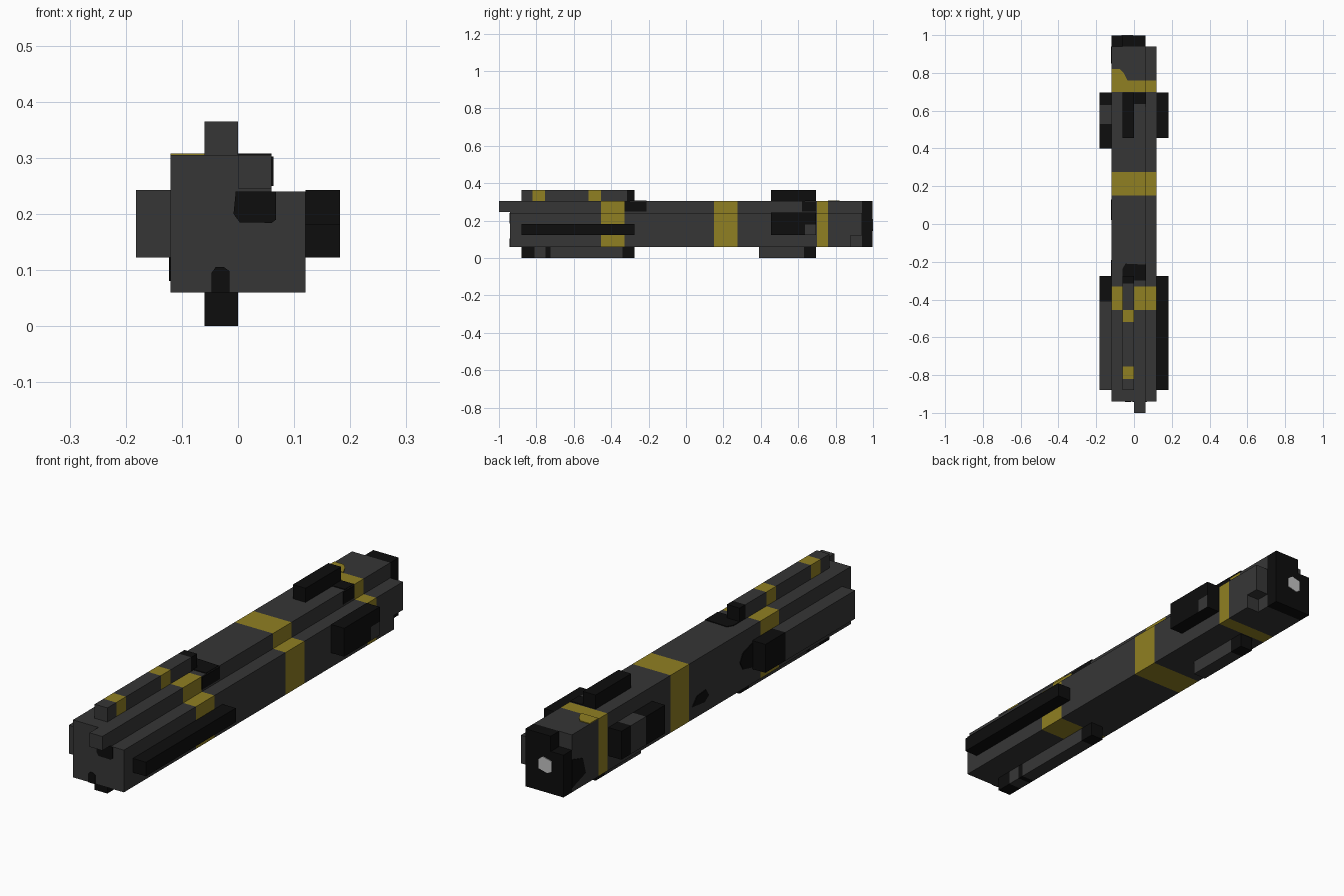
import bpy, bmesh
from mathutils import Vector

cube = bpy.data.objects.get("Cube")
if cube:
    bpy.data.objects.remove(cube, do_unlink=True)


def material(name, rgb):
    m = bpy.data.materials.new(name)
    m.use_nodes = True
    m.diffuse_color = (*rgb, 1)
    bsdf = next(n for n in m.node_tree.nodes if n.type == 'BSDF_PRINCIPLED')
    bsdf.inputs["Base Color"].default_value = (*rgb, 1)
    bsdf.inputs["Roughness"].default_value = 0.8
    return m


GREY, BLACK, GOLD, SILVER = range(4)
MATS = [material("dark_grey", (0.037, 0.037, 0.037)),
        material("black", (0.004, 0.004, 0.004)),
        material("gold", (0.28, 0.215, 0.016)),
        material("silver", (0.55, 0.55, 0.55))]


def prism(name, axis, profile, a, b, colour=GREY, cuts=(), rule=None):
    """Extrude a profile along an axis; slice at cuts [(axis, value)] and colour faces by rule."""
    order = {'x': lambda u, v, w: (w, u, v),
             'y': lambda u, v, w: (u, w, v),
             'z': lambda u, v, w: (u, v, w)}[axis]
    bm = bmesh.new()
    face = bm.faces.new([bm.verts.new(order(u, v, a)) for u, v in profile])
    ext = bmesh.ops.extrude_face_region(bm, geom=[face], use_keep_orig=True)
    move = Vector(order(0, 0, b - a))
    bmesh.ops.translate(bm, vec=move,
                        verts=[g for g in ext["geom"] if isinstance(g, bmesh.types.BMVert)])
    for ax, value in cuts:
        n = Vector([float(ax == c) for c in "xyz"])
        bmesh.ops.bisect_plane(bm, geom=bm.verts[:] + bm.edges[:] + bm.faces[:],
                               plane_co=n * value, plane_no=n)
    bmesh.ops.recalc_face_normals(bm, faces=bm.faces[:])
    for f in bm.faces:
        f.material_index = rule(f.calc_center_median(), f.normal) if rule else colour
    mesh = bpy.data.meshes.new(name)
    bm.to_mesh(mesh)
    bm.free()
    for m in MATS:
        mesh.materials.append(m)
    obj = bpy.data.objects.new(name, mesh)
    bpy.context.collection.objects.link(obj)
    return obj


def box(name, x, y, z, colour=GREY, cuts=(), rule=None):
    rect = [(x[0], z[0]), (x[1], z[0]), (x[1], z[1]), (x[0], z[1])]
    return prism(name, 'y', rect, y[0], y[1], colour, cuts, rule)


def bands(ranges, colour, base=GREY):
    """Rule that colours faces whose centre lies in one of the y ranges."""
    return lambda c, n: colour if any(lo < c.y < hi for lo, hi in ranges) else base


def ycuts(*values):
    return [('y', v) for v in values]


T = 0.003  # thickness of painted plates

# Main grip with three gold rings and a stepped upper left edge
grip = [(-.12, .06), (.12, .06), (.12, .24), (.06, .24), (.06, .305), (-.12, .305)]
prism("grip", 'y', grip, -.94, .88,
      cuts=ycuts(-.455, -.33, .15, .275, .70, .76),
      rule=bands([(-.455, -.33), (.15, .275), (.70, .76)], GOLD))

# Rear of the grip with a missing lower left corner
rear = [(-.12, .06), (.06, .06), (.06, .12), (.12, .12),
        (.12, .24), (.06, .24), (.06, .305), (-.12, .305)]
prism("grip_rear", 'y', rear, .88, .94)

# Front nose bar
box("nose_bar", (0, .06), (-1, -.94), (.245, .305))

# Black emitter block with its silver opening
emitter = [(-.12, .06), (.06, .06), (.06, .305), (-.06, .305), (-.06, .24), (-.12, .24)]
prism("emitter", 'y', emitter, .94, 1.0 - T, BLACK)
prism("emitter_opening", 'y',
      [(-.065, .155), (-.045, .145), (-.005, .155), (-.005, .195), (-.025, .21), (-.065, .2)],
      1.0 - T, 1.0, SILVER)

# Front fins around the grip
def top_rule(c, n):
    if c.y > -.315:
        return BLACK
    return GOLD if -.82 < c.y < -.755 or -.52 < c.y < -.455 else GREY


box("front_top_fin", (-.06, 0), (-.88, -.275), (.305, .365),
    cuts=ycuts(-.82, -.755, -.52, -.455, -.315), rule=top_rule)
box("front_bottom_fin", (-.06, 0), (-.88, -.275), (0, .06),
    cuts=ycuts(-.81, -.75, -.725, -.34),
    rule=bands([(-.9, -.81), (-.75, -.725), (-.34, -.2)], BLACK))
box("front_left_fin", (.12, .182), (-.88, -.275), (.122, .182), BLACK)
box("front_right_fin", (-.182, -.12), (-.88, -.275), (.122, .243),
    cuts=ycuts(-.41), rule=bands([(-.41, -.2)], BLACK))

# Rear fins around the grip
box("rear_top_fin", (-.06, 0), (.455, .695), (.305, .365), BLACK)
box("rear_bottom_fin", (-.06, 0), (.39, .695), (0, .06),
    cuts=ycuts(.63), rule=bands([(.63, .8)], BLACK))
box("rear_left_fin", (.12, .182), (.455, .695), (.122, .243), BLACK,
    cuts=ycuts(.635) + [('z', .18)],
    rule=lambda c, n: GREY if c.y > .635 and c.z < .18 and n.x > .5 else BLACK)
box("rear_right_fin", (-.182, -.12), (.40, .695), (.122, .243), BLACK,
    cuts=ycuts(.53, .63), rule=bands([(.53, .63)], GREY, BLACK))

# Painted patches on the top of the grip
prism("top_black_patch", 'z',
      [(-.06, -.30), (.06, -.30), (.06, -.215), (-.045, -.21), (-.06, -.235)],
      .305, .305 + T, BLACK)
prism("rear_top_black_patch", 'z', [(0, .635), (.06, .635), (.06, .695), (0, .695)],
      .305, .305 + T, BLACK)
prism("top_gold_patch", 'z',
      [(-.12, .76), (-.035, .76), (-.055, .80), (-.075, .82), (-.12, .82)],
      .305, .305 + T, GOLD)

# Painted patches on the left step
for label, y0, y1 in (("front", -.33, -.21), ("rear", .62, .695)):
    prism(label + "_step_patch", 'x', [(y0, .25), (y1, .25), (y1, .302), (y0, .302)],
          .06, .06 + T, BLACK)

# Painted patches on the right side
prism("right_spot", 'x', [(.02, .125), (.05, .105), (.13, .115), (.10, .15), (.04, .155)],
      -.12 - T, -.12, BLACK)
prism("right_fin_patch", 'x', [(-.275, .13), (-.21, .145), (-.19, .18), (-.21, .215), (-.275, .235)],
      -.12 - T, -.12, BLACK)
prism("right_rear_patch", 'x', [(.85, .11), (.94, .08), (.94, .2), (.87, .18)],
      -.12 - T, -.12, BLACK)

# Painted patches on the front end
prism("front_upper_patch", 'y',
      [(-.008, .2), (.003, .185), (.06, .184), (.068, .19), (.068, .24), (-.004, .24)],
      -.94 - T, -.94, BLACK)
prism("front_lower_patch", 'y',
      [(-.047, .06), (-.015, .06), (-.015, .098), (-.025, .105), (-.04, .105), (-.047, .095)],
      -.94 - T, -.94, BLACK)
